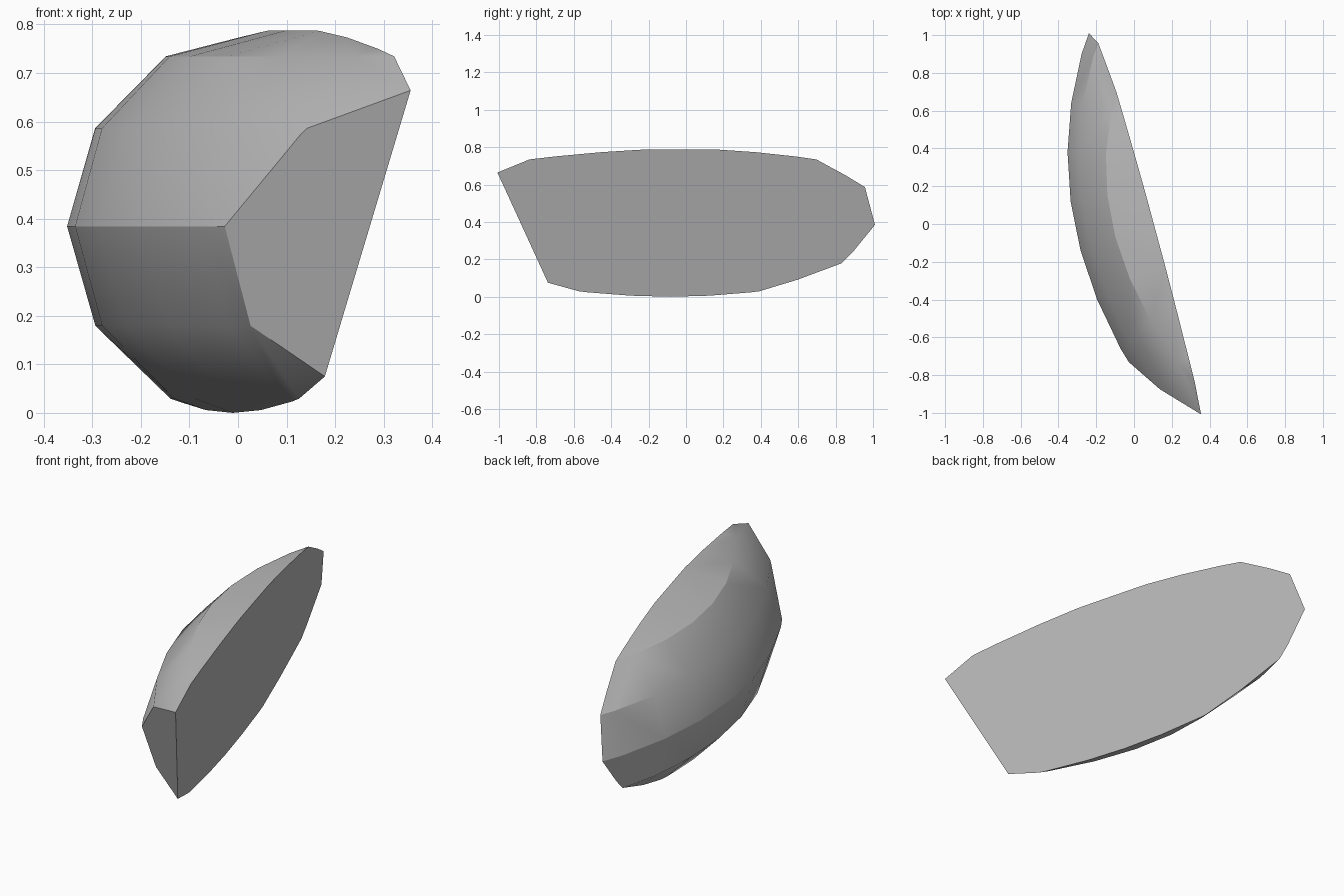
import bpy
import bmesh
import math
from mathutils import Vector

cube = bpy.data.objects.get("Cube")
if cube:
    bpy.data.objects.remove(cube, do_unlink=True)

STEPS = 6


def cut_x(y, z):
    """Position of the large flat side."""
    return -0.032 - 0.27 * y + 0.176 * z


# Bands of the bulging side: height, bulge depth, bend, mid y, spacing
bands = [
    (-0.03, -0.06, 0.42, -0.08, 0.20),
    (0.02, 0.085, 0.355, -0.09, 0.22),
    (0.17, 0.259, 0.285, -0.115, 0.25),
    (0.375, 0.355, 0.265, -0.14, 0.26),
    (0.577, 0.331, 0.285, -0.115, 0.25),
    (0.725, 0.213, 0.355, -0.07, 0.22),
    (0.778, 0.015, 0.42, -0.03, 0.20),
    (0.779, -0.1, 0.42, -0.03, 0.20),
]

bm = bmesh.new()
rows = []
for z, depth, bend, mid, gap in bands:
    row = []
    for i in range(-STEPS, STEPS + 1):
        u = i * gap
        y = mid + u
        row.append(bm.verts.new((cut_x(y, z) - depth + bend * u * u, y, z)))
    rows.append(row)
for low, high in zip(rows, rows[1:]):
    for i in range(2 * STEPS):
        bm.faces.new((low[i], high[i], high[i + 1], low[i + 1]))


def slice_off(point, normal):
    """Remove everything beyond a plane and cap the opening."""
    geom = bm.verts[:] + bm.edges[:] + bm.faces[:]
    bmesh.ops.bisect_plane(bm, geom=geom, plane_co=point, plane_no=normal,
                           dist=1e-5, clear_outer=True)
    rim = [e for e in bm.edges if e.is_boundary]
    bmesh.ops.holes_fill(bm, edges=rim, sides=0)


# Large flat side, then the slanted front facet
slice_off(Vector((cut_x(0, 0), 0, 0)), Vector((1, 0.27, -0.176)))
a = Vector((0.35, -1.0, 0.637))
b = Vector((0.18, -0.74, 0.07))
c = Vector((-0.01, -0.74, 0.375))
slice_off(a, -(b - a).cross(c - a))

bmesh.ops.remove_doubles(bm, verts=bm.verts[:], dist=0.002)
bmesh.ops.recalc_face_normals(bm, faces=bm.faces[:])

# Stand the piece on the ground
lowest = min(v.co.z for v in bm.verts)
bmesh.ops.translate(bm, verts=bm.verts[:], vec=(0, 0, -lowest))

mesh = bpy.data.meshes.new("stone_shard")
bm.to_mesh(mesh)
bm.free()
shard = bpy.data.objects.new("stone_shard", mesh)
bpy.context.collection.objects.link(shard)

# Plain grey
grey = bpy.data.materials.new("stone_grey")
grey.use_nodes = True
colour = (0.5, 0.5, 0.5, 1)
grey.diffuse_color = colour
grey.node_tree.nodes["Principled BSDF"].inputs["Base Color"].default_value = colour
mesh.materials.append(grey)

bpy.ops.object.select_all(action="DESELECT")
shard.select_set(True)
bpy.context.view_layer.objects.active = shard
bpy.ops.object.shade_smooth_by_angle(angle=math.radians(30))
